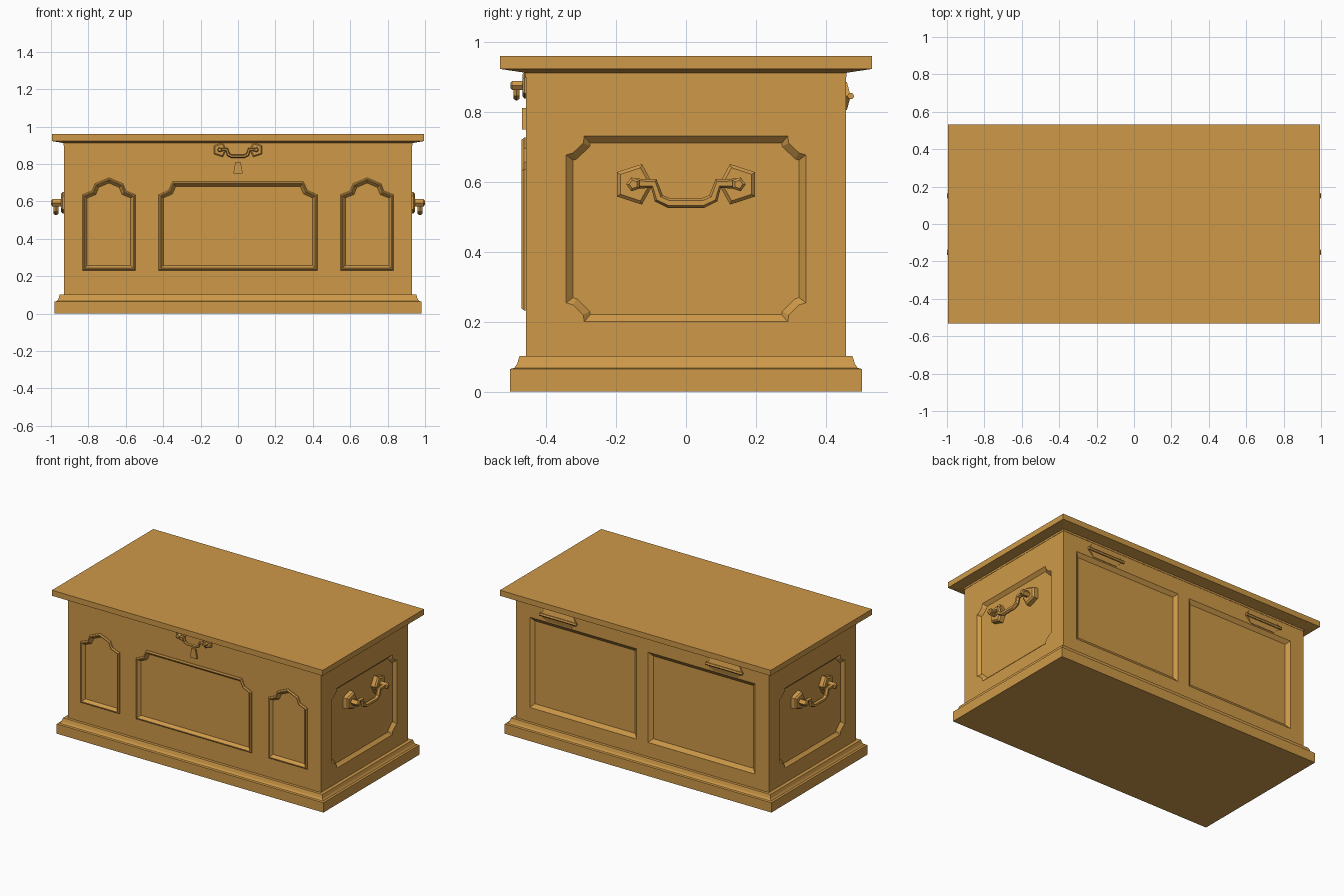
import bpy, bmesh, math
from mathutils import Matrix, Vector

cube = bpy.data.objects.get("Cube")
if cube:
    bpy.data.objects.remove(cube, do_unlink=True)

wood = bpy.data.materials.new("golden_oak")
wood.use_nodes = True
COLOUR = (0.62, 0.32, 0.066, 1)
wood.diffuse_color = COLOUR
wood.node_tree.nodes["Principled BSDF"].inputs["Base Color"].default_value = COLOUR

HX, HY = 0.93, 0.457      # half size of the chest body
UP = Vector((0, 0, 1))


def wall(nx, ny):
    """Matrix from (along, up, outward) to the body wall facing (nx, ny)."""
    n = Vector((nx, ny, 0))
    m = Matrix((UP.cross(n), UP, n)).transposed().to_4x4()
    m.translation = (nx * HX, ny * HY, 0)
    return m


def loft(bm, rings, matrix=Matrix(), wrap=False):
    """Skin a list of equal point rings; cap the ends or wrap round."""
    loops = [[bm.verts.new(matrix @ Vector(p)) for p in r] for r in rings]
    pairs = list(zip(loops, loops[1:]))
    if wrap:
        pairs.append((loops[-1], loops[0]))
    else:
        bm.faces.new(loops[0])
        bm.faces.new(loops[-1])
    for a, b in pairs:
        for i in range(len(a)):
            j = (i + 1) % len(a)
            bm.faces.new((a[i], a[j], b[j], b[i]))


def finish(bm, name):
    bmesh.ops.recalc_face_normals(bm, faces=bm.faces)
    me = bpy.data.meshes.new(name)
    bm.to_mesh(me)
    bm.free()
    me.materials.append(wood)
    ob = bpy.data.objects.new(name, me)
    bpy.context.scene.collection.objects.link(ob)
    return ob


def mirrored(half):
    """Complete an outline from its right half, listed bottom to top."""
    return half + [(-u, v) for u, v in reversed(half) if u > 0]


def shifted(outline, du):
    return [(u + du, v) for u, v in outline]


def inset(outline, d):
    """Offset a counter-clockwise outline inwards by d."""
    pts = [Vector(p) for p in outline]
    out = []
    for i, p in enumerate(pts):
        a = (p - pts[i - 1]).normalized()
        b = (pts[(i + 1) % len(pts)] - p).normalized()
        na, nb = Vector((-a.y, a.x)), Vector((-b.y, b.x))
        out.append(p + (na + nb) * d / (1 + na.dot(nb)))
    return out


def at(outline, w):
    return [(u, v, w) for u, v in outline]


def box_rings(name, profile):
    bm = bmesh.new()
    loft(bm, [[(-x, -y, z), (x, -y, z), (x, y, z), (-x, y, z)] for x, y, z in profile])
    return finish(bm, name)


# Panel outlines
arch = mirrored([(0.142, 0.232), (0.142, 0.636), (0.09, 0.657), (0.075, 0.695), (0, 0.727)])
centre = mirrored([(0.424, 0.232), (0.424, 0.636), (0.37, 0.66), (0.35, 0.706)])
quarter = [(0.343, 0.677), (0.323, 0.683), (0.294, 0.711), (0.291, 0.731)]
side = mirrored([(u, 0.931 - v) for u, v in reversed(quarter)] + quarter)
back = mirrored([(0.393, 0.197), (0.393, 0.797)])
front_panels = [shifted(arch, -0.69), centre, shifted(arch, 0.69)]
FRONT, BACK, LEFT, RIGHT = wall(0, -1), wall(0, 1), wall(1, 0), wall(-1, 0)

# Body with sunk panels
body = box_rings("chest_body", [(HX, HY, 0.05), (HX, HY, 0.92)])
bm = bmesh.new()
sunk = [(FRONT, p, 0.018, 0.004, 0.008) for p in front_panels]
sunk += [(m, side, 0, 0.02, 0.02) for m in (LEFT, RIGHT)]
sunk += [(BACK, shifted(back, s * 0.435), 0, 0.025, 0.018) for s in (-1, 1)]
for m, outline, start, slope, depth in sunk:
    rim = inset(outline, start)
    loft(bm, [at(rim, 0.02), at(rim, 0), at(inset(outline, start + slope), -depth)], m)
cutter = finish(bm, "panel_cutter")
cutter.hide_render = True
mod = body.modifiers.new("panels", "BOOLEAN")
mod.operation = "DIFFERENCE"
mod.solver = "EXACT"
mod.object = cutter
graph = bpy.context.evaluated_depsgraph_get()
carved = bpy.data.meshes.new_from_object(body.evaluated_get(graph))
body.modifiers.clear()
body.data = carved
carved.materials.clear()
carved.materials.append(wood)
bpy.data.objects.remove(cutter, do_unlink=True)

# Lid and stepped plinth
box_rings("lid", [(0.932, 0.459, 0.9), (0.932, 0.459, 0.912),
                  (0.995, 0.532, 0.923), (0.995, 0.532, 0.96)])
box_rings("plinth", [(0.98, 0.503, 0), (0.98, 0.503, 0.065), (0.968, 0.491, 0.068),
                     (0.96, 0.483, 0.08), (0.953, 0.476, 0.102)])

# Raised mouldings round the front panels
bm = bmesh.new()
for p in front_panels:
    loft(bm, [at(inset(p, d), w) for d, w in
              ((0, -0.004), (0, 0.006), (0.006, 0.013), (0.011, 0.013),
               (0.026, -0.006), (0.02, -0.01))], FRONT, wrap=True)
finish(bm, "front_mouldings")


# Drop handles: two rosettes with knobs and a hanging bail
def handle(name, matrix):
    bm = bmesh.new()
    for s in (-1, 1):
        plate = [(0.197, -0.035), (0.197, 0.035), (0.126, 0.058), (0.094, 0), (0.126, -0.058)]
        plate = [(u * s, v) for u, v in plate][::s]
        loft(bm, [at(plate, -0.02), at(plate, 0.008), at(inset(plate, 0.009), 0.017)], matrix)
        knob = [(s * (0.15 + 0.021 * math.cos(a)), 0.021 * math.sin(a))
                for a in (math.tau * s * i / 5 for i in range(5))]
        loft(bm, [at(knob, 0), at(knob, 0.062), at(inset(knob, 0.007), 0.069)], matrix)
    path = [Vector(p) for p in reversed(mirrored(
        [(0.05, -0.053), (0.078, -0.04), (0.092, 0.002), (0.15, 0.002)]))]
    path = sorted(path, key=lambda p: p.x)
    rings = []
    for i, p in enumerate(path):
        t = (path[min(i + 1, len(path) - 1)] - path[max(i - 1, 0)]).normalized()
        n = Vector((-t.y, t.x))
        rings.append([(*(p + n * 0.0145 * math.cos(a)), 0.043 + 0.0145 * math.sin(a))
                      for a in (math.tau * k / 6 for k in range(6))])
    loft(bm, rings, matrix)
    finish(bm, name)


lift = Matrix.Translation((0, 0.593, 0))
handle("left_handle", LEFT @ lift)
handle("right_handle", RIGHT @ lift)
handle("front_handle", FRONT @ Matrix.Translation((0, 0.876, 0)) @ Matrix.Scale(0.65, 4))

# Keyhole plate
bm = bmesh.new()
key = mirrored([(0.025, 0.75), (0.014, 0.812)])
loft(bm, [at(key, -0.005), at(key, 0.012)], FRONT)
finish(bm, "keyhole_plate")

# Back hinges: tapered leaves with a barrel
for s, name in ((1, "right_hinge"), (-1, "left_hinge")):
    bm = bmesh.new()
    m = BACK @ Matrix.Translation((s * 0.61, 0.845, 0))
    loft(bm, [[(-u, v, -0.005), (u, v, -0.005), (u, v, w), (-u, v, w)]
              for u, v, w in ((0.09, -0.04, 0.003), (0.13, 0, 0.014), (0.105, 0.041, 0.003))], m)
    loft(bm, [[(e, 0.01 * math.sin(a), 0.014 + 0.01 * math.cos(a))
               for a in (math.tau * k / 6 for k in range(6))] for e in (-0.135, 0.135)], m)
    finish(bm, name)
